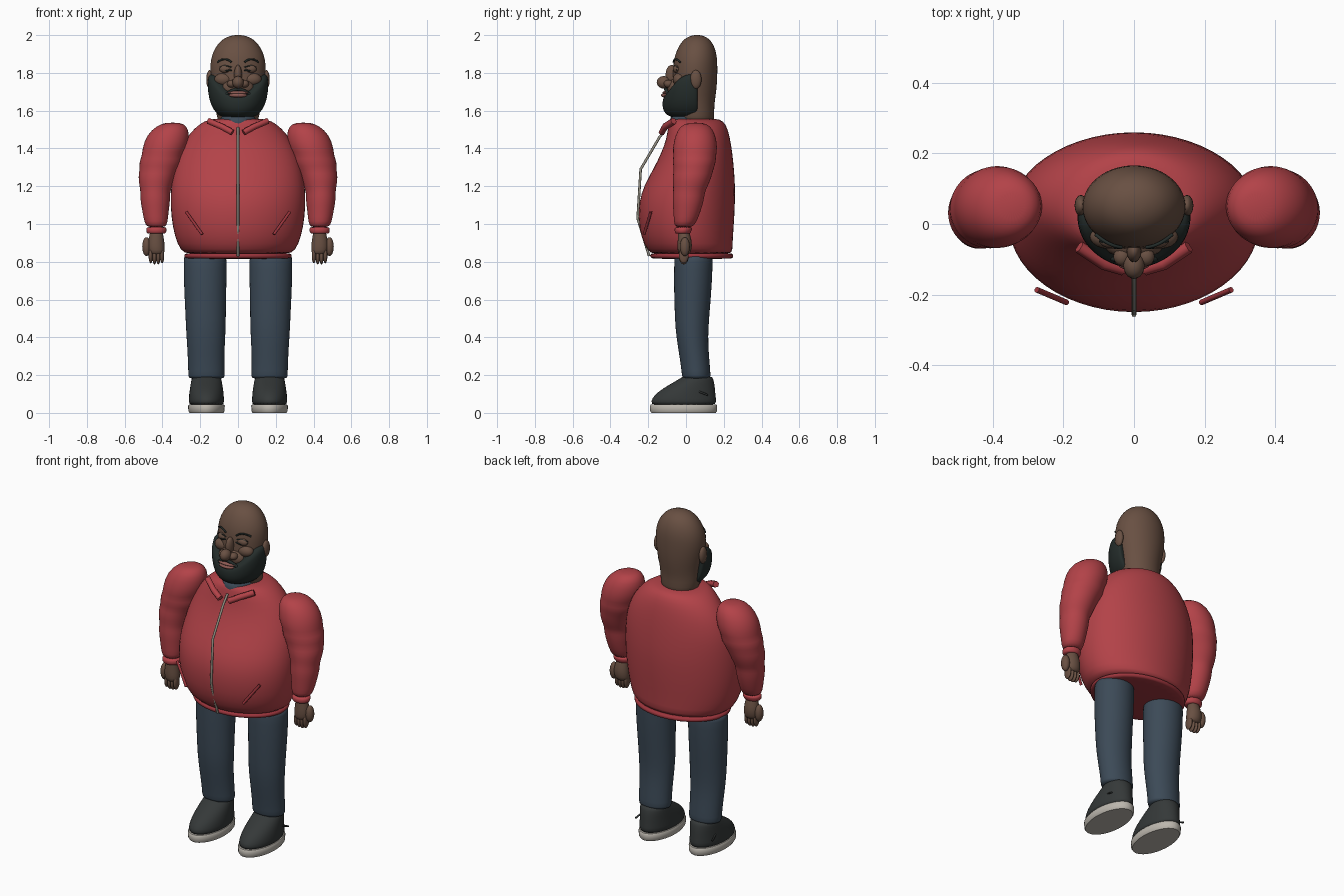
import bpy, bmesh
from math import sin, cos, pi, radians


def mat(name, c):
    m = bpy.data.materials.new(name)
    m.diffuse_color = (*c, 1)
    return m


RED = mat("red_fabric", (.45, .055, .065))
DARKRED = mat("red_trim", (.33, .035, .045))
DENIM = mat("denim", (.045, .068, .095))
SKIN = mat("skin", (.14, .08, .055))
HAIR = mat("hair", (.018, .026, .024))
SHOE = mat("shoe", (.035, .04, .04))
SOLE = mat("sole", (.5, .47, .42))
METAL = mat("metal", (.3, .28, .23))
LIP = mat("lip", (.26, .1, .085))


def finish(name, bm, m, sub=0):
    bmesh.ops.recalc_face_normals(bm, faces=bm.faces)
    me = bpy.data.meshes.new(name)
    bm.to_mesh(me)
    bm.free()
    me.materials.append(m)
    me.shade_smooth()
    ob = bpy.data.objects.new(name, me)
    bpy.context.collection.objects.link(ob)
    if sub:
        mod = ob.modifiers.new("smooth", 'SUBSURF')
        mod.levels = mod.render_levels = sub
    else:
        me.set_sharp_from_angle(angle=radians(45))
    return ob


def skin_rings(name, rings, m, sub=1):
    """Bridge lists of points into a closed, capped skin."""
    bm = bmesh.new()
    vs = [[bm.verts.new(p) for p in r] for r in rings]
    n = len(vs[0])
    for a, b in zip(vs, vs[1:]):
        for i in range(n):
            j = (i + 1) % n
            bm.faces.new((a[i], a[j], b[j], b[i]))
    bm.faces.new(vs[0])
    bm.faces.new(vs[-1])
    return finish(name, bm, m, sub)


def loft(name, rows, m, side=1, sub=1, n=28):
    """Rows are (centre x, centre y, z, radius x, radius y)."""
    return skin_rings(name, [[(side * cx + rx * cos(2 * pi * i / n), cy + ry * sin(2 * pi * i / n), z)
                              for i in range(n)] for cx, cy, z, rx, ry in rows], m, sub)


def ball(name, loc, size, m):
    bm = bmesh.new()
    bmesh.ops.create_uvsphere(bm, u_segments=20, v_segments=12, radius=1)
    for v in bm.verts:
        v.co = [c * s + o for c, s, o in zip(v.co, size, loc)]
    ob = finish(name, bm, m)
    return ob


def tube(name, pts, r, m, side=1, kind='POLY', res=2):
    cu = bpy.data.curves.new(name, 'CURVE')
    cu.dimensions = '3D'
    cu.bevel_depth, cu.bevel_resolution, cu.use_fill_caps = r, res, True
    sp = cu.splines.new(kind)
    sp.points.add(len(pts) - 1)
    for p, q in zip(sp.points, pts):
        p.co = (side * q[0], q[1], q[2], 1)
    if kind == 'NURBS':
        sp.use_endpoint_u, sp.order_u = True, 3
    cu.materials.append(m)
    ob = bpy.data.objects.new(name, cu)
    bpy.context.collection.objects.link(ob)
    return ob


# Jacket body and hem
loft("jacket_body", [
    (0, .03, .835, .275, .215), (0, .022, .86, .305, .225), (0, .004, .93, .338, .246),
    (0, .002, 1.04, .356, .256), (0, .006, 1.12, .36, .255), (0, .018, 1.2, .357, .244),
    (0, .043, 1.3, .342, .212), (0, .058, 1.38, .315, .188), (0, .065, 1.45, .28, .17),
    (0, .062, 1.51, .23, .158), (0, .055, 1.545, .18, .143), (0, .045, 1.56, .13, .12)], RED)
loft("jacket_hem", [(0, .032, .815, .275, .212), (0, .031, .82, .286, .22),
                    (0, .031, .84, .288, .222), (0, .03, .848, .28, .215)], DARKRED)

# Zip, standing slightly off the belly
zipper = tube("zip", [(0, -.1, 1.51), (0, -.14, 1.46), (0, -.24, 1.29), (0, -.256, 1.03), (0, -.195, .83)], .007, METAL)

# Undershirt at the neck
loft("undershirt", [(0, .03, 1.46, .1, .12), (0, .03, 1.55, .1, .125), (0, .035, 1.59, .09, .105)], DENIM)

# Head with neck
loft("head", [
    (0, .06, 1.5, .1, .09), (0, .052, 1.58, .115, .098), (0, .047, 1.63, .119, .103),
    (0, .043, 1.68, .127, .115), (0, .046, 1.75, .141, .12), (0, .049, 1.82, .149, .118),
    (0, .051, 1.88, .144, .115), (0, .055, 1.93, .124, .1), (0, .057, 1.97, .093, .077),
    (0, .058, 1.99, .06, .05), (0, .058, 2.001, .022, .018)], SKIN)

# Beard: wraps the jaw, its top edge dips from the ears to the mouth
rings = []
for t, f in [(0, .45), (.05, .7), (.2, .9), (.45, 1), (.75, 1), (.95, .97), (1, .86)]:
    ring = []
    for i in range(40):
        a = 2 * pi * i / 40
        x, y = sin(a), -cos(a)
        k = min(1, abs(x) if y < 0 else 1)
        top = 1.675 + .125 * k ** 2.2
        z = 1.56 + t * (top - 1.56)
        ring.append((x * .162 * f * (.88 + .12 * min(1, (z - 1.56) / .15)), min(.02 + y * .145 * f, .06), z))
    rings.append(ring)
skin_rings("beard", rings, HAIR)

# Face
ball("muzzle", (0, -.055, 1.72), (.085, .045, .05), SKIN)
ball("nose_tip", (0, -.118, 1.75), (.03, .037, .033), SKIN)
ball("nose_bridge", (0, -.076, 1.79), (.021, .032, .052), SKIN)
ball("upper_lip", (0, -.105, 1.695), (.055, .02, .01), LIP)
ball("lower_lip", (0, -.11, 1.681), (.048, .022, .012), LIP)

for s, tag in ((1, "left"), (-1, "right")):
    # Facial features
    ball(tag + "_nostril", (s * .034, -.092, 1.742), (.024, .026, .021), SKIN)
    ball(tag + "_cheek", (s * .075, -.035, 1.765), (.05, .035, .035), SKIN)
    ball(tag + "_eyelid", (s * .064, -.048, 1.82), (.034, .02, .022), SKIN)
    ball(tag + "_ear", (s * .15, .052, 1.765), (.018, .03, .05), SKIN)
    tube(tag + "_lashes", [(.033, -.066, 1.815), (.065, -.071, 1.809), (.097, -.048, 1.817)], .004, HAIR, s, 'NURBS')
    tube(tag + "_eye_crease", [(.033, -.062, 1.83), (.065, -.064, 1.842), (.097, -.046, 1.83)], .003, HAIR, s, 'NURBS')
    tube(tag + "_eyebrow", [(.035, -.066, 1.857), (.07, -.062, 1.888), (.108, -.03, 1.857)], .005, HAIR, s, 'NURBS')
    tube(tag + "_moustache", [(0, -.108, 1.714), (.045, -.104, 1.71), (.08, -.088, 1.665)], .009, HAIR, s, 'NURBS')

    # Collar flap and slanted pocket
    tube(tag + "_collar", [(.03, -.128, 1.485), (.085, -.112, 1.515), (.155, -.065, 1.545)], .018, RED, s, res=1)
    tube(tag + "_pocket", [(.19, -.222, .945), (.275, -.186, 1.065)], .008, DARKRED, s)

    # Puffy sleeve with folds, then cuff
    loft(tag + "_sleeve", [
        (.345, .05, 1.537, .035, .035), (.35, .05, 1.522, .08, .08), (.37, .05, 1.47, .115, .108),
        (.387, .048, 1.4, .12, .12), (.4, .046, 1.36, .109, .112), (.406, .044, 1.33, .118, .116),
        (.418, .04, 1.285, .103, .104), (.43, .032, 1.25, .099, .104), (.435, .024, 1.2, .087, .092),
        (.438, .016, 1.17, .078, .084), (.438, .012, 1.13, .08, .084), (.437, .006, 1.07, .07, .073),
        (.434, -.004, 1.01, .062, .06), (.432, -.012, .98, .05, .046)], RED, s)
    loft(tag + "_cuff", [(.432, -.017, .948, .044, .036), (.432, -.017, .953, .053, .043),
                         (.432, -.014, .978, .056, .048), (.432, -.012, .985, .048, .042)], RED, s, n=20)

    # Hand with curled fingers
    loft(tag + "_palm", [(.432, -.012, .97, .034, .03), (.432, -.01, .94, .036, .032),
                         (.434, -.006, .905, .046, .04), (.432, -.008, .86, .046, .038),
                         (.43, -.01, .835, .038, .028)], SKIN, s, n=16)
    ball(tag + "_thumb", (s * .484, -.006, .88), (.023, .026, .05), SKIN)
    for i in range(4):
        drop = .006 if i in (0, 3) else 0
        ball(f"{tag}_finger_{i + 1}", (s * (.402 + .02 * i), -.012, .828 + drop), (.0115, .026, .042), SKIN)

    # Trouser leg
    loft(tag + "_trouser_leg", [
        (.174, .04, .84, .114, .102), (.174, .04, .82, .114, .102), (.174, .037, .7, .114, .102),
        (.172, .033, .55, .108, .094), (.17, .031, .45, .106, .088), (.17, .036, .36, .1, .081),
        (.168, .05, .25, .096, .077), (.167, .055, .19, .097, .076), (.167, .055, .18, .094, .073)], DENIM, s)

    # Shoe upper, sole and pull tab
    loft(tag + "_shoe", [
        (.167, -.013, .035, .092, .17), (.167, -.013, .06, .094, .175), (.167, -.006, .095, .092, .163),
        (.167, .016, .13, .088, .138), (.167, .04, .16, .083, .11), (.167, .058, .185, .078, .085),
        (.167, .06, .195, .07, .075)], SHOE, s)
    loft(tag + "_sole", [(.167, -.013, 0, .09, .17), (.167, -.013, .01, .096, .177),
                         (.167, -.013, .038, .097, .178), (.167, -.013, .045, .092, .173)], SOLE, s, sub=0, n=40)
    tube(tag + "_shoe_tab", [(.245, .07, .112), (.256, .115, .095)], .005, SHOE, s)
